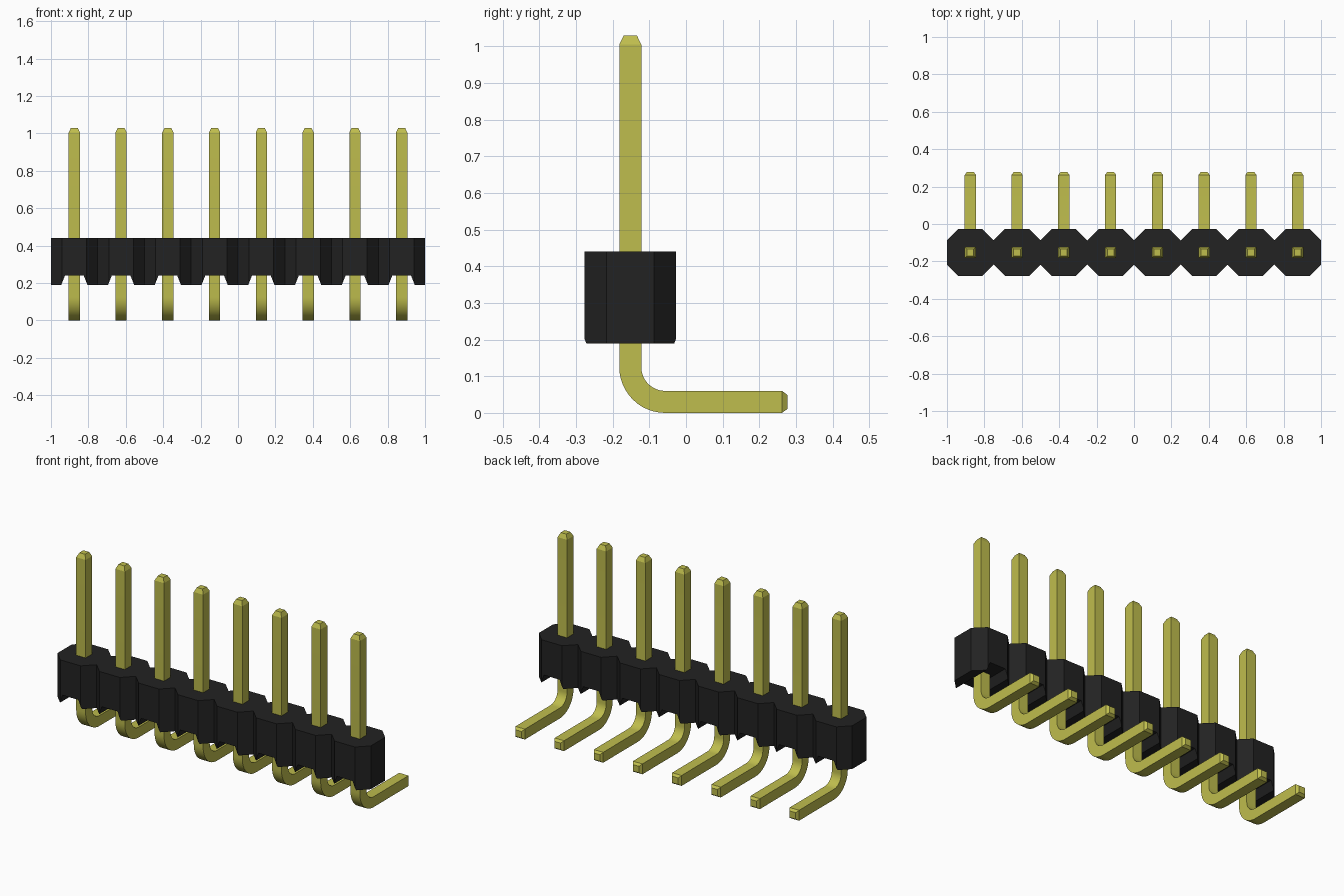
import bpy, bmesh, math

cube = bpy.data.objects.get("Cube")
if cube:
    bpy.data.objects.remove(cube, do_unlink=True)

PITCH, COUNT, YC = 0.25, 8, -0.152
CENTRES = [(i - (COUNT - 1) / 2) * PITCH for i in range(COUNT)]


def material(name, rgb, rough):
    m = bpy.data.materials.new(name)
    m.use_nodes = True
    m.diffuse_color = (*rgb, 1)
    bsdf = m.node_tree.nodes["Principled BSDF"]
    bsdf.inputs["Base Color"].default_value = (*rgb, 1)
    bsdf.inputs["Roughness"].default_value = rough
    return m


def finish(name, bm, mat):
    bmesh.ops.recalc_face_normals(bm, faces=bm.faces)
    mesh = bpy.data.meshes.new(name)
    bm.to_mesh(mesh)
    bm.free()
    mesh.materials.append(mat)
    obj = bpy.data.objects.new(name, mesh)
    bpy.context.collection.objects.link(obj)
    return obj


def activate(obj):
    bpy.ops.object.select_all(action='DESELECT')
    obj.select_set(True)
    bpy.context.view_layer.objects.active = obj


def prism(bm, points, offset):
    face = bm.faces.new([bm.verts.new(p) for p in points])
    new = bmesh.ops.extrude_face_region(bm, geom=[face])["geom"]
    verts = [g for g in new if isinstance(g, bmesh.types.BMVert)]
    bmesh.ops.translate(bm, verts=verts, vec=offset)


gold = material("pin yellow", (0.52, 0.51, 0.075), 0.4)
black = material("housing black", (0.016, 0.016, 0.016), 0.7)

# Housing: chain of octagons extruded upwards
half, flat, depth = PITCH / 2, 0.065, 0.125
front = [(-1, -flat)]
for cx in CENTRES:
    front += [(cx - flat, -depth), (cx + flat, -depth), (cx + half, -flat)]
outline = front + [(x, -y) for x, y in reversed(front)]
bm = bmesh.new()
prism(bm, [(x, YC + y, 0.19) for x, y in outline], (0, 0, 0.25))
housing = finish("housing", bm, black)

# Tapered channels under each pin
bm = bmesh.new()
for cx in CENTRES:
    section = [(-0.078, 0.17), (0.078, 0.17), (0.05, 0.24), (-0.05, 0.24)]
    prism(bm, [(cx + x, YC - 0.2, z) for x, z in section], (0, 0.4, 0))
cutter = finish("channel_cutter", bm, black)
cutter.hide_render = True
cut = housing.modifiers.new("channels", 'BOOLEAN')
cut.operation, cut.solver, cut.object = 'DIFFERENCE', 'EXACT', cutter
activate(housing)
bpy.ops.object.modifier_apply(modifier=cut.name)
bpy.data.objects.remove(cutter, do_unlink=True)

# Bent pin: square section swept down, round the bend and back; (y, z, angle, half size)
radius, steps = 0.095, 12
by, bz = YC + radius, 0.03 + radius
path = [(YC, 1.03, 0, 0.018), (YC, 1.005, 0, 0.03)]
for i in range(steps + 1):
    a = math.pi / 2 * i / steps
    path.append((by - radius * math.cos(a), bz - radius * math.sin(a), a, 0.03))
path += [(0.262, 0.03, math.pi / 2, 0.03), (0.277, 0.03, math.pi / 2, 0.019)]

bm = bmesh.new()
rings = []
for y, z, a, h in path:
    rings.append([bm.verts.new((sx * h, y + sn * h * math.cos(a), z + sn * h * math.sin(a)))
                  for sx, sn in ((-1, -1), (1, -1), (1, 1), (-1, 1))])
for r, s in zip(rings, rings[1:]):
    for k in range(4):
        bm.faces.new((r[k], r[(k + 1) % 4], s[(k + 1) % 4], s[k]))
bm.faces.new(rings[0])
bm.faces.new(rings[-1])
pin = finish("pin_1", bm, gold)
activate(pin)
bpy.ops.object.shade_smooth_by_angle(angle=math.radians(25))

# Repeat the pin along the row
pin.location.x = CENTRES[0]
for i, cx in enumerate(CENTRES[1:], 2):
    copy = pin.copy()
    copy.name = f"pin_{i}"
    copy.location.x = cx
    bpy.context.collection.objects.link(copy)
